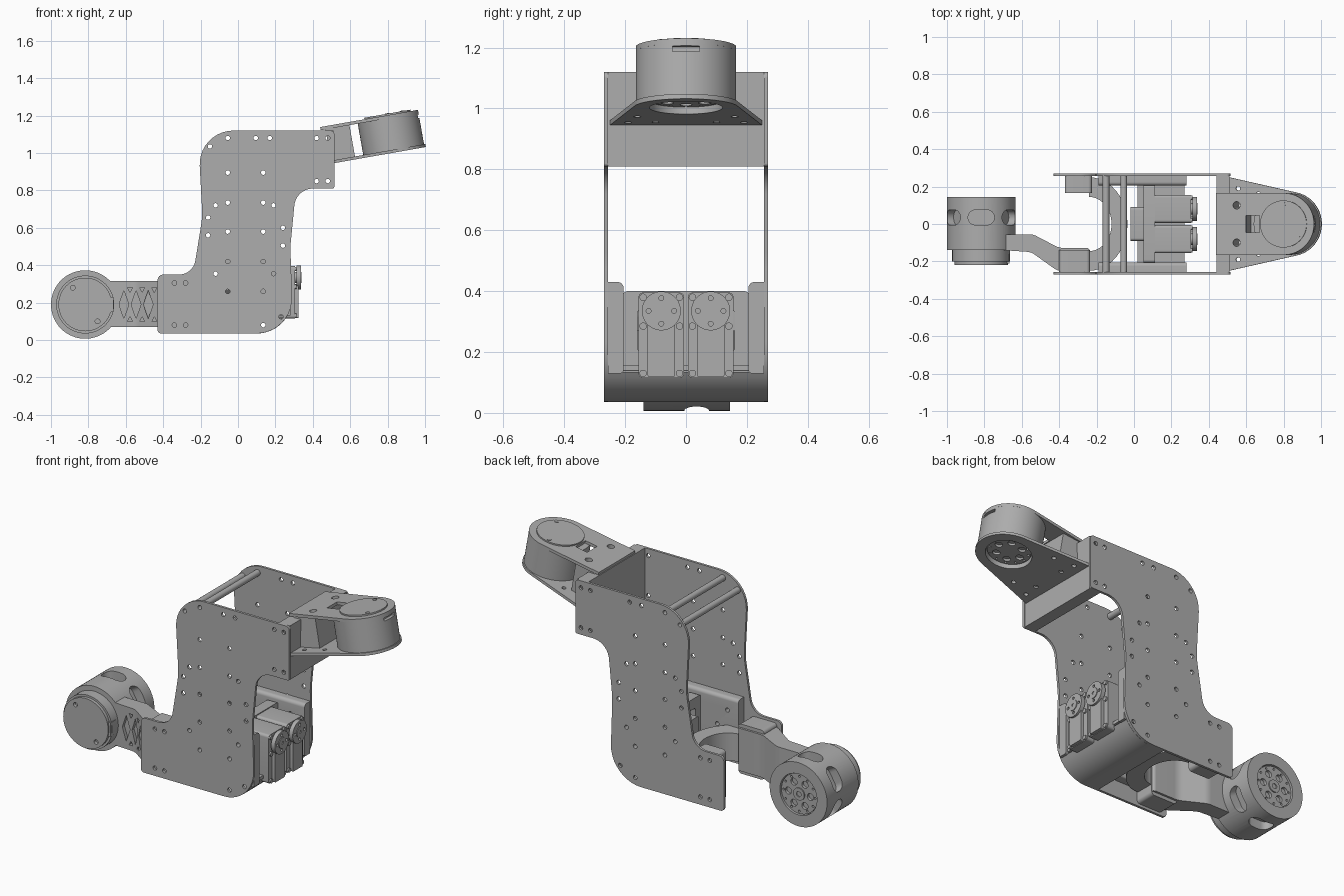
import bpy, bmesh
from math import radians, sin, cos, tan, tau, pi
from mathutils import Matrix, Vector

if "Cube" in bpy.data.objects:
    bpy.data.objects.remove(bpy.data.objects["Cube"])

GREY = (0.42, 0.42, 0.42, 1)
metal = bpy.data.materials.new("machined_grey")
metal.use_nodes = True
metal.diffuse_color = GREY
metal.node_tree.nodes["Principled BSDF"].inputs["Base Color"].default_value = GREY

# Drawing planes: profile axes and extrusion axis
TOP = Matrix.Identity(4)
FRONT = Matrix(((1, 0, 0, 0), (0, 0, 1, 0), (0, 1, 0, 0), (0, 0, 0, 1)))
SIDE = Matrix(((0, 0, 1, 0), (1, 0, 0, 0), (0, 1, 0, 0), (0, 0, 0, 1)))
# Raised wrist frame
WRIST = Matrix.Translation((0.51, 0, 0.945)) @ Matrix.Rotation(radians(-10), 4, "Y")


def circle(x, y, r, n=48):
    return [(x + r * cos(tau * i / n), y + r * sin(tau * i / n)) for i in range(n)]


def hole(x, y, r=0.012):
    return circle(x, y, r, 14)


def rounded(corners, steps=8):
    """Polygon whose corners (x, y, radius) are filleted."""
    out = []
    for i, (x, y, r) in enumerate(corners):
        p = Vector((x, y))
        if not r:
            out.append((x, y))
            continue
        a = (Vector(corners[i - 1][:2]) - p).normalized()
        b = (Vector(corners[(i + 1) % len(corners)][:2]) - p).normalized()
        half = a.angle(b) / 2
        centre = p + (a + b).normalized() * r / sin(half)
        start = (p + a * r / tan(half) - centre).normalized()
        end = (p + b * r / tan(half) - centre).normalized()
        for k in range(steps + 1):
            f = k / steps
            v = (start * (1 - f) + end * f) if half > 1.5 else start.slerp(end, f)
            out.append(tuple(centre + v.normalized() * r))
    return out


def rect(x0, x1, y0, y1, r=0.0):
    return rounded([(x0, y0, r), (x1, y0, r), (x1, y1, r), (x0, y1, r)])


def finish(obj, mesh):
    mesh.materials.clear()
    mesh.materials.append(metal)
    mesh.shade_smooth()
    mesh.set_sharp_from_angle(angle=radians(30))
    obj.data = mesh


def evaluated(obj):
    bpy.context.view_layer.update()
    deps = bpy.context.evaluated_depsgraph_get()
    return bpy.data.meshes.new_from_object(obj.evaluated_get(deps))


def panel(name, plane, outline, lo, hi, holes=(), frame=TOP):
    """Extrude a profile with holes from lo to hi across its plane."""
    curve = bpy.data.curves.new(name, "CURVE")
    curve.dimensions, curve.fill_mode = "2D", "BOTH"
    curve.extrude = (hi - lo) / 2
    for loop in (outline, *holes):
        spline = curve.splines.new("POLY")
        spline.points.add(len(loop) - 1)
        for point, (x, y) in zip(spline.points, loop):
            point.co = (x, y, 0, 1)
        spline.use_cyclic_u = True
    temp = bpy.data.objects.new(name + "_profile", curve)
    bpy.context.collection.objects.link(temp)
    mesh = evaluated(temp)
    bpy.data.objects.remove(temp)
    mesh.transform(frame @ plane @ Matrix.Translation((0, 0, (lo + hi) / 2)))
    bm = bmesh.new()
    bm.from_mesh(mesh)
    bmesh.ops.remove_doubles(bm, verts=bm.verts, dist=1e-5)
    bmesh.ops.recalc_face_normals(bm, faces=bm.faces)
    bm.to_mesh(mesh)
    bm.free()
    obj = bpy.data.objects.new(name, mesh)
    bpy.context.collection.objects.link(obj)
    finish(obj, mesh)
    return obj


def cut(obj, cutters):
    for c in cutters:
        c.hide_render = True
        mod = obj.modifiers.new("cut", "BOOLEAN")
        mod.operation, mod.object, mod.solver = "DIFFERENCE", c, "EXACT"
    mesh = evaluated(obj)
    obj.modifiers.clear()
    finish(obj, mesh)
    for c in cutters:
        bpy.data.objects.remove(c)


def hub(name, plane, x, y, lo, hi, frame=TOP):
    """Output flange: perforated disc with a centre boss."""
    ring = [hole(x + 0.07 * cos(tau * i / 6), y + 0.07 * sin(tau * i / 6), 0.02) for i in range(6)]
    bolts = [hole(x + 0.1 * cos(tau * i / 12), y + 0.1 * sin(tau * i / 12), 0.006) for i in range(12)]
    panel(name + "_disc", plane, circle(x, y, 0.114), lo, hi, ring + bolts, frame)
    panel(name + "_boss", plane, circle(x, y, 0.035), lo, hi + 0.006, [hole(x, y, 0.015)], frame)


# Side plates
plate = rounded([(-0.43, 0.035, 0.02), (0.295, 0.035, 0.19), (0.28, 0.5, 0.4), (0.31, 0.81, 0.1),
                 (0.515, 0.81, 0.01), (0.515, 1.12, 0.02), (-0.215, 1.12, 0.18), (-0.19, 0.66, 0.4),
                 (-0.24, 0.35, 0.09), (-0.43, 0.35, 0.03)], 10)
grid = [(x, z) for x in (-0.055, 0.135) for z in (0.26, 0.42, 0.58, 0.735, 0.895, 1.08)]
grid[-1] = (0.095, 1.08)
corners = [(x, z) for x in (0.42, 0.48) for z in (0.85, 1.08)]
corners += [(x, z) for x in (-0.34, -0.28) for z in (0.08, 0.305)]
extra = [(-0.15, 1.035), (0.17, 1.08), (-0.12, 0.72), (0.19, 0.72), (-0.16, 0.655), (-0.16, 0.56),
         (0.24, 0.6), (0.24, 0.505), (-0.12, 0.355), (0.19, 0.355), (0.135, 0.08), (0.23, 0.125)]
plate_holes = [hole(x, z) for x, z in grid + corners + extra]
panel("front_plate", FRONT, plate, -0.27, -0.256, plate_holes)
panel("back_plate", FRONT, plate, 0.256, 0.27, plate_holes)

# Hollow spacer rods
for i, (x, z) in enumerate([(-0.15, 1.035), (-0.055, 1.08)]):
    panel(f"spacer_rod_{i}", FRONT, circle(x, z, 0.018, 24), -0.256, 0.256, [hole(x, z)])

# Upper box bracket between the plates
panel("upper_bracket", FRONT, rect(0.44, 0.51, 0.81, 1.12), -0.256, 0.256, [rect(0.452, 0.5, 0.825, 1.1)])

# Wrist: lower taper plate, upper plate, joining block and motor
MID = 0.33
arc = [(MID + 0.172 * cos(a), 0.172 * sin(a)) for a in [radians(-76 + 152 * i / 32) for i in range(33)]]
bolts = [hole(x, s * y) for s in (-1, 1) for x, y in [(0.06, 0.1), (0.16, 0.16), (0.05, 0.19)]]
panel("wrist_lower_plate", TOP, [(0, -0.25)] + arc + [(0, 0.25)], 0, 0.016,
      bolts + [circle(MID, 0, 0.12)], WRIST)
upper = rounded([(-0.036, -0.165, 0), (MID + 0.165, -0.165, 0.164), (MID + 0.165, 0.165, 0.164), (-0.036, 0.165, 0)], 16)
panel("wrist_upper_plate", TOP, upper, 0.186, 0.203,
      [rect(0.125, 0.2, -0.045, 0.045)] + [hole(0.075, y, 0.02) for y in (-0.1, 0.1)], WRIST)
panel("wrist_block", TOP, [(-0.01, -0.16), (0.12, -0.15), (0.12, 0.15), (-0.01, 0.16)], 0.01, 0.19,
      [hole(0.075, y, 0.02) for y in (-0.1, 0.1)], WRIST)
motor = panel("wrist_motor", TOP, circle(MID, 0, 0.165, 64), 0.035, 0.188, frame=WRIST)
cut(motor, [panel("slot", TOP, rect(0.47, 0.52, -0.045, 0.045), 0.16, 0.178, frame=WRIST)])
panel("wrist_motor_rim", TOP, circle(MID, 0, 0.165, 64), 0.014, 0.036, [circle(MID, 0, 0.12)], WRIST)
panel("wrist_cap", TOP, circle(MID, 0, 0.126), 0.2, 0.211, frame=WRIST)
for x, y in [(MID, 0.105), (MID + 0.08, -0.075)]:
    panel("wrist_cap_screw", TOP, hole(x, y), 0.21, 0.214, frame=WRIST)
hub("wrist_hub", TOP, MID, 0, 0.022, 0.036, WRIST)

# Wheel motor at the end of the lower arm
CX, CZ = -0.817, 0.19
drum = panel("arm_motor", FRONT, circle(CX, CZ, 0.183, 64), -0.14, 0.12)
slot = rect(-0.07, 0.07, -0.04, 0.04, 0.039)
cut(drum, [panel("slot", TOP, slot, 0.13, 0.25,
                 frame=Matrix.Translation((CX, 0.035, CZ)) @ Matrix.Rotation(tau * i / 6, 4, "Y"))
           for i in range(6)])
panel("arm_motor_rim", FRONT, circle(CX, CZ, 0.183, 64), 0.119, 0.145, [circle(CX, CZ, 0.118)])
hub("arm_hub", FRONT, CX, CZ, 0.118, 0.136)
panel("arm_motor_cap", FRONT, circle(CX, CZ, 0.155), -0.2, -0.139)
panel("arm_motor_cover", FRONT, circle(CX, CZ, 0.143), -0.218, -0.199,
      [hole(CX + s * 0.066, CZ - s * 0.09, 0.013) for s in (-1, 1)])
panel("arm_motor_plug", FRONT, rect(-0.73, -0.665, 0.15, 0.23), -0.21, -0.16)

# Offset lower arm with lightening recesses
arm = panel("lower_arm", TOP, rounded([
    (-0.7, -0.055, 0), (-0.54, -0.055, 0.08), (-0.4, -0.128, 0.1), (-0.235, -0.128, 0.02),
    (-0.235, -0.25, 0), (-0.41, -0.25, 0.06), (-0.55, -0.15, 0.08), (-0.7, -0.14, 0)]), 0.07, 0.315)
cutters = []
for x, y in [(-0.61, -0.125), (-0.545, -0.13), (-0.48, -0.175)]:
    shapes = [[(x - 0.026, CZ), (x, CZ - 0.075), (x + 0.026, CZ), (x, CZ + 0.075)]]
    for s in (-1, 1):
        z = CZ + s * 0.09
        shapes.append([(x + 0.02, z), (x + 0.045, z), (x + 0.0325, z - s * 0.025)])
    cutters += [panel("recess", FRONT, shape, -0.35, y) for shape in shapes]
cut(arm, cutters)

# Curved yoke joining both sides of the lower arm
angles = [pi * (i / 24 - 0.5) for i in range(25)]
yoke = [(-0.24 + 0.205 * cos(a), 0.25 * sin(a)) for a in angles]
yoke += [(-0.24 + 0.12 * cos(a), 0.145 * sin(a)) for a in reversed(angles)]
panel("yoke", TOP, yoke, 0.11, 0.27)
panel("front_yoke_block", FRONT, rect(-0.4, -0.235, 0.05, 0.335, 0.02), -0.256, -0.14,
      [rect(-0.33, -0.29, 0.13, 0.25, 0.01)])
panel("back_yoke_block", FRONT, rect(-0.37, -0.225, 0.05, 0.335, 0.02), 0.165, 0.256,
      [rect(-0.33, -0.29, 0.13, 0.25, 0.01)])

# Servo bracket: cheeks, cross wall with windows, curved bottom skin
for s, side in ((-1, "front"), (1, "back")):
    cheek = panel(f"{side}_bracket_cheek", SIDE,
                  rounded([(s * 0.205, 0.13, 0.01), (s * 0.256, 0.13, 0), (s * 0.256, 0.43, 0), (s * 0.205, 0.43, 0.02)]),
                  -0.19, 0.28)
    cut(cheek, [panel("bore", FRONT, hole(x, z), -0.3, 0.3) for x, z in
                [(-0.055, 0.26), (0.135, 0.26), (-0.12, 0.355), (0.19, 0.355)]])
panel("bracket_wall", SIDE, rect(-0.21, 0.21, 0.05, 0.4, 0.02), 0.05, 0.112,
      [rect(min(s * 0.06, s * 0.16), max(s * 0.06, s * 0.16), 0.2, 0.34, 0.015) for s in (-1, 1)])
panel("bracket_floor", SIDE, rect(-0.21, 0.21, 0.14, 0.158), 0.11, 0.27)
panel("bracket_plug", SIDE, rect(-0.09, 0.09, 0.24, 0.34, 0.015), -0.02, 0.051)
turn = [radians(-90 + 85 * i / 14) for i in range(15)]
skin = [(0.02, 0.035)] + [(0.1 + 0.19 * cos(a), 0.225 + 0.19 * sin(a)) for a in turn[:11]]
skin += [(0.1 + 0.172 * cos(a), 0.225 + 0.172 * sin(a)) for a in reversed(turn[:11])] + [(0.02, 0.053)]
panel("bottom_skin", FRONT, skin, -0.256, 0.256)

# Pair of servos with drive discs
for s, side in ((-1, "front"), (1, "back")):
    y = s * 0.081
    panel(f"{side}_servo_body", SIDE, rect(y - 0.075, y + 0.075, 0.115, 0.395, 0.015), 0.11, 0.305)
    panel(f"{side}_servo_face", SIDE, rect(y - 0.045, y + 0.045, 0.118, 0.3, 0.006), 0.304, 0.324)
    panel(f"{side}_servo_disc", SIDE, circle(y, 0.335, 0.064), 0.312, 0.336,
          [hole(y + dy, 0.335 + dz, 0.008) for dy, dz in ((0.042, 0), (-0.042, 0), (0, 0.042), (0, -0.042))])
    panel(f"{side}_servo_shaft", SIDE, circle(y, 0.335, 0.03, 24), 0.304, 0.34, [hole(y, 0.335, 0.008)])
    for dy in (-0.06, 0.06):
        for z in (0.13, 0.285, 0.38):
            panel(f"{side}_servo_screw", SIDE, hole(y + dy, z), 0.304, 0.314)
